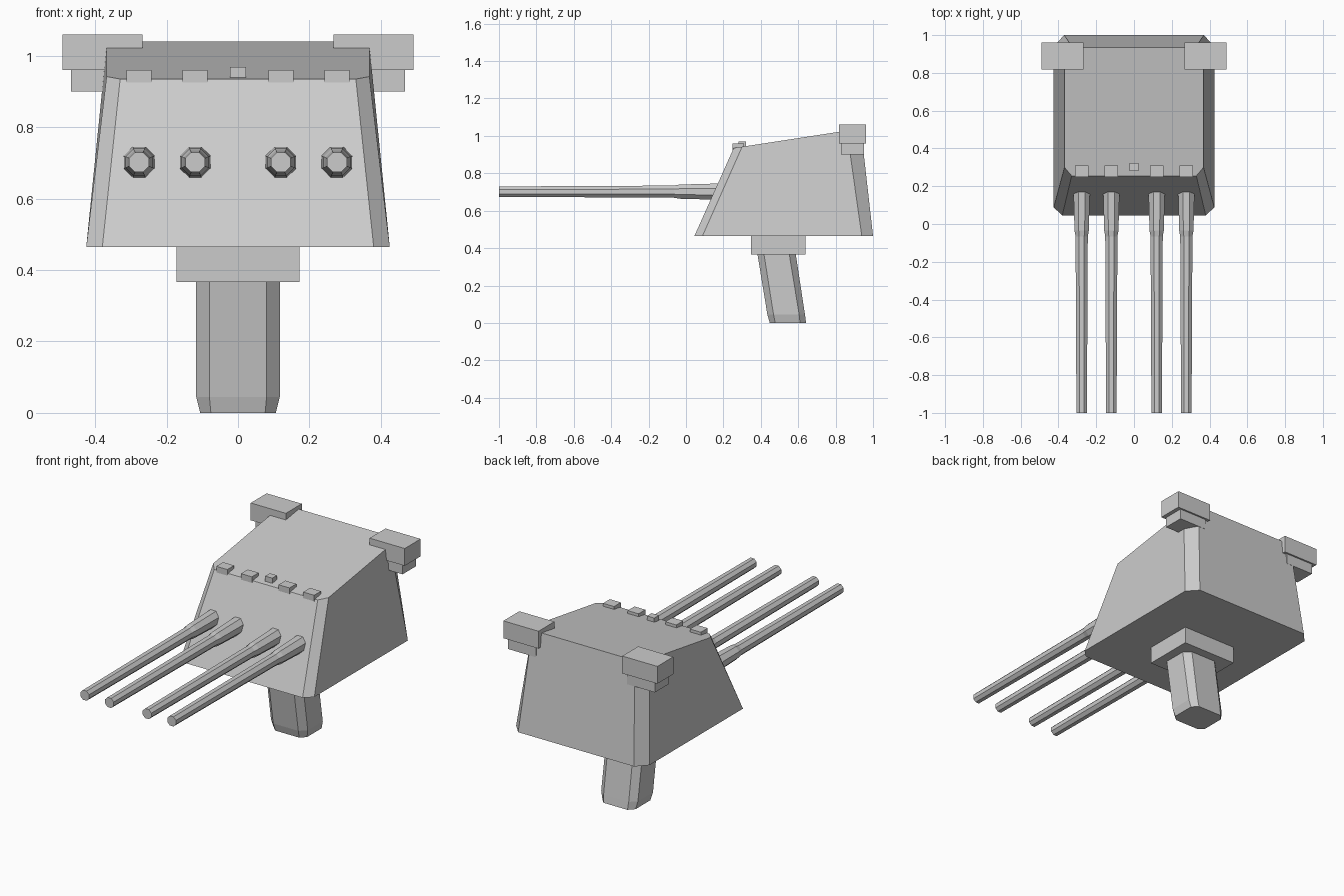
import bpy
import bmesh
import math
from mathutils import Matrix

default = bpy.data.objects.get("Cube")
if default:
    bpy.data.objects.remove(default, do_unlink=True)

GREY = (0.6, 0.6, 0.6, 1.0)
grey = bpy.data.materials.new("plain grey")
grey.use_nodes = True
grey.diffuse_color = GREY
grey.node_tree.nodes["Principled BSDF"].inputs["Base Color"].default_value = GREY


def finish(name, bm):
    bmesh.ops.recalc_face_normals(bm, faces=bm.faces)
    mesh = bpy.data.meshes.new(name)
    bm.to_mesh(mesh)
    bm.free()
    mesh.materials.append(grey)
    obj = bpy.data.objects.new(name, mesh)
    bpy.context.collection.objects.link(obj)
    return obj


def box(name, x, y, z):
    """Axis-aligned box from (min, max) pairs."""
    bm = bmesh.new()
    bmesh.ops.create_cube(bm, size=1)
    for v in bm.verts:
        v.co = [span[0] if c < 0 else span[1] for c, span in zip(v.co, (x, y, z))]
    return finish(name, bm)


def loft(name, rings):
    """Skin a list of equal-length point rings and cap both ends."""
    bm = bmesh.new()
    loops = [[bm.verts.new(p) for p in ring] for ring in rings]
    for a, b in zip(loops, loops[1:]):
        for i in range(len(a)):
            j = (i + 1) % len(a)
            bm.faces.new((a[i], a[j], b[j], b[i]))
    bm.faces.new(loops[0])
    bm.faces.new(loops[-1])
    return finish(name, bm)


def chamfered(front, side, back, y, height):
    """Mirrored eight-point ring: half widths, four depths, height by depth."""
    half = list(zip((front, side, side, back), y))
    outline = half + [(-px, py) for px, py in reversed(half)]
    return [(px, py, height(py)) for px, py in outline]


# Armoured housing with a sloping roof
def roof(y):
    return 0.935 + (y - 0.255) * 0.154


housing_base = chamfered(0.38, 0.425, 0.37, (0.045, 0.088, 0.94, 1.0), lambda y: 0.465)
housing_top = chamfered(0.33, 0.368, 0.325, (0.255, 0.30, 0.86, 0.935), roof)
loft("turret_housing", [housing_base, housing_top])

# Leaning pedestal and its collar
loft("pedestal", [
    chamfered(0.076, 0.106, 0.076, (0.448, 0.477, 0.61, 0.642), lambda y: 0),
    chamfered(0.08, 0.117, 0.08, (0.435, 0.468, 0.605, 0.636), lambda y: 0.045),
    chamfered(0.08, 0.117, 0.08, (0.38, 0.415, 0.55, 0.585), lambda y: 0.38),
])
box("pedestal_collar", (-0.172, 0.172), (0.348, 0.64), (0.367, 0.467))

# Four octagonal gun barrels, each with a sight block above it
BARREL = [(-1.0, 0.030), (-0.065, 0.035), (-0.035, 0.041), (0.28, 0.050)]
for i, x in enumerate((-0.277, -0.12, 0.12, 0.277), 1):
    rings = []
    for y, r in BARREL:
        angles = [math.pi / 8 + k * math.pi / 4 for k in range(8)]
        rings.append([(x + r * math.cos(a), y, 0.702 + r * math.sin(a)) for a in angles])
    loft(f"gun_barrel_{i}", rings)
    box(f"sight_block_{i}", (x - 0.035, x + 0.035), (0.248, 0.31), (0.925, 0.96))
box("centre_sight", (-0.023, 0.023), (0.28, 0.322), (0.93, 0.969))

# Stepped rangefinder pods on the rear corners
for name, s in (("left", 1), ("right", -1)):
    box(f"{name}_pod", sorted((s * 0.267, s * 0.491)), (0.817, 0.962), (0.96, 1.06))
    box(f"{name}_pod_foot", sorted((s * 0.29, s * 0.468)), (0.83, 0.952), (0.90, 0.96))
